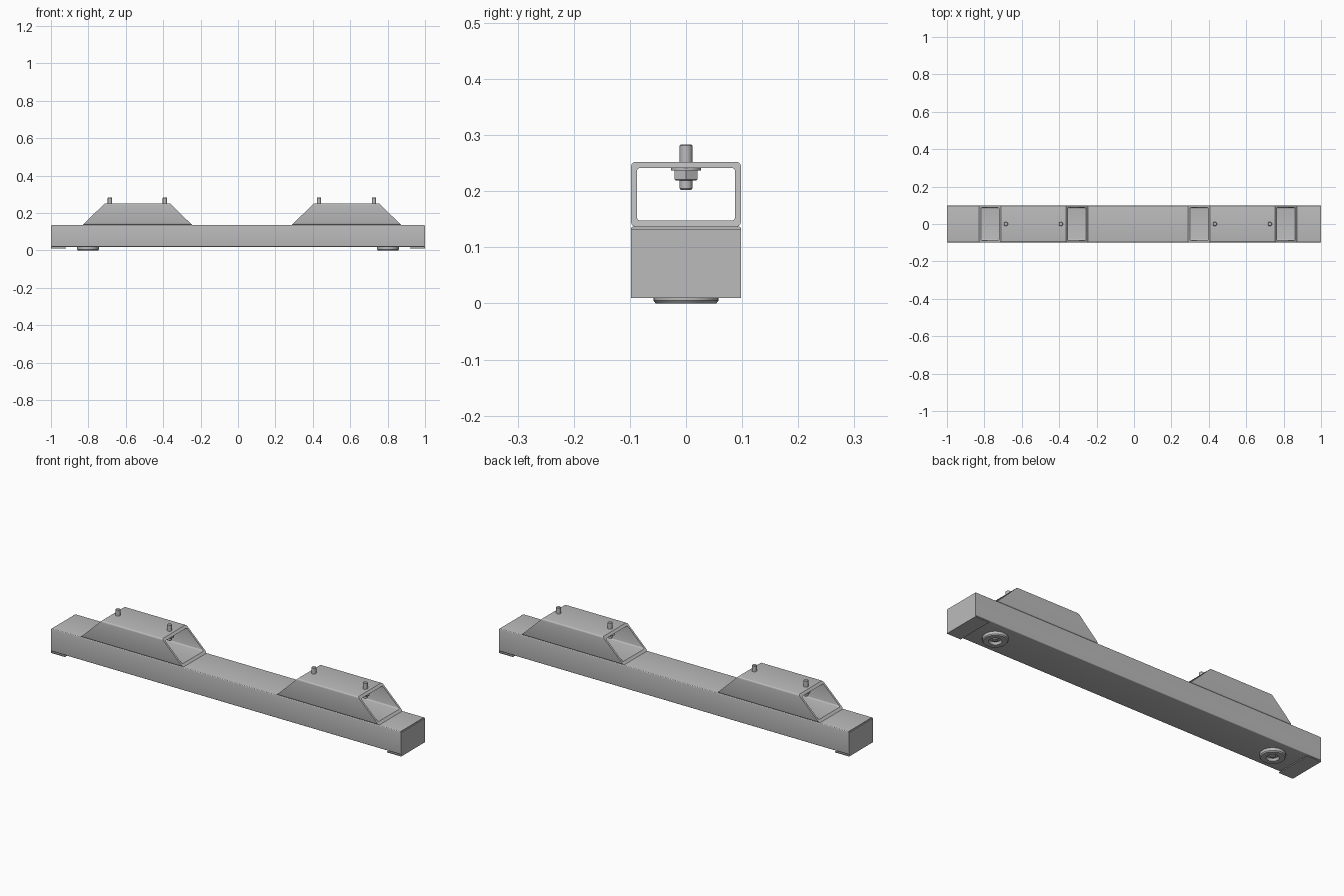
import bpy, bmesh
from math import cos, sin, pi, radians

if "Cube" in bpy.data.objects:
    bpy.data.objects.remove(bpy.data.objects["Cube"], do_unlink=True)

steel = bpy.data.materials.new("grey steel")
steel.use_nodes = True
GREY = (0.5, 0.5, 0.5, 1)
steel.diffuse_color = GREY
steel.node_tree.nodes["Principled BSDF"].inputs["Base Color"].default_value = GREY


def finish(bm, name):
    bmesh.ops.recalc_face_normals(bm, faces=bm.faces)
    mesh = bpy.data.meshes.new(name)
    bm.to_mesh(mesh)
    bm.free()
    mesh.materials.append(steel)
    obj = bpy.data.objects.new(name, mesh)
    bpy.context.collection.objects.link(obj)
    bpy.ops.object.select_all(action="DESELECT")
    obj.select_set(True)
    bpy.context.view_layer.objects.active = obj
    bpy.ops.object.shade_smooth_by_angle(angle=radians(35))
    return obj


def rounded_rect(half_w, z0, z1, r, steps=4):
    """Closed outline in the y-z plane with round corners."""
    pts = []
    corners = [(1, z1 - r), (-1, z1 - r), (-1, z0 + r), (1, z0 + r)]
    for i, (side, cz) in enumerate(corners):
        for k in range(steps + 1):
            a = pi / 2 * (i + k / steps)
            pts.append((side * (half_w - r) + r * cos(a), cz + r * sin(a)))
    return pts


def tube(name, cx, half_len, half_w, z0, z1, wall, r, slope=0):
    """Hollow box section along x; slope mitres both ends."""
    bm = bmesh.new()
    outlines = [rounded_rect(half_w, z0, z1, r),
                rounded_rect(half_w - wall, z0 + wall, z1 - wall, r * 0.8)]
    rings = []
    for outline, ends in zip(outlines, ((-1, 1), (1, -1))):
        for end in ends:
            rings.append([bm.verts.new((cx + end * (half_len - slope * (z - z0)), y, z))
                          for y, z in outline])
    n = len(rings[0])
    for a, b in zip(rings, rings[1:] + rings[:1]):
        for i in range(n):
            j = (i + 1) % n
            bm.faces.new((a[i], a[j], b[j], b[i]))
    return finish(bm, name)


def lathe(name, x, profile, sides=32):
    """Revolve (radius, z) points about a vertical axis at x."""
    bm = bmesh.new()
    rings = []
    for rad, z in profile:
        rings.append([bm.verts.new((x + rad * cos(2 * pi * i / sides),
                                    rad * sin(2 * pi * i / sides), z))
                      for i in range(sides)])
    for a, b in zip(rings, rings[1:]):
        for i in range(sides):
            j = (i + 1) % sides
            bm.faces.new((a[i], a[j], b[j], b[i]))
    bm.faces.new(rings[0])
    bm.faces.new(rings[-1])
    return finish(bm, name)


def extrude_y(name, profile, half_w):
    """Extrude an (x, z) outline across the width."""
    bm = bmesh.new()
    face = bm.faces.new([bm.verts.new((x, -half_w, z)) for x, z in profile])
    out = bmesh.ops.extrude_face_region(bm, geom=[face])["geom"]
    verts = [v for v in out if isinstance(v, bmesh.types.BMVert)]
    bmesh.ops.translate(bm, verts=verts, vec=(0, 2 * half_w, 0))
    return finish(bm, name)


HALF_W = 0.098
BEAM_TOP = 0.137

# Main box beam
tube("beam", 0, 0.995, HALF_W, 0.019, BEAM_TOP, 0.01, 0.004)

for side, word in ((1, "left"), (-1, "right")):
    # Bent end plate: upright face with a flange folded under the beam
    outline = [(0.995, 0.133), (1, 0.133), (1, 0.01), (0.92, 0.01),
               (0.92, 0.015), (0.995, 0.015)]
    extrude_y(word + "_end_plate", [(side * x, z) for x, z in outline], HALF_W)

    # Round foot with a recessed middle and a fixing screw
    lathe(word + "_foot", side * 0.802,
          [(0.058, 0.02), (0.058, 0.005), (0.054, 0), (0.03, 0),
           (0.025, 0.012), (0.012, 0.012), (0.012, 0.006)])

# Raised hollow brackets with mitred ends, and their bolts
for cx, word in ((0.58, "left"), (-0.538, "right")):
    tube(word + "_bracket", cx, 0.292, HALF_W, BEAM_TOP, 0.252, 0.0105, 0.008, slope=1.03)
    for off, place in ((-0.147, "inner" if cx > 0 else "outer"),
                       (0.147, "outer" if cx > 0 else "inner")):
        name = word + "_" + place
        x = cx + off
        lathe(name + "_bolt", x, [(0.009, 0.202), (0.0115, 0.205), (0.0115, 0.281),
                                  (0.0095, 0.283)], 20)
        lathe(name + "_washer", x, [(0.027, 0.237), (0.027, 0.242)], 24)
        lathe(name + "_nut", x, [(0.021, 0.219), (0.0235, 0.221), (0.0235, 0.237)], 6)
